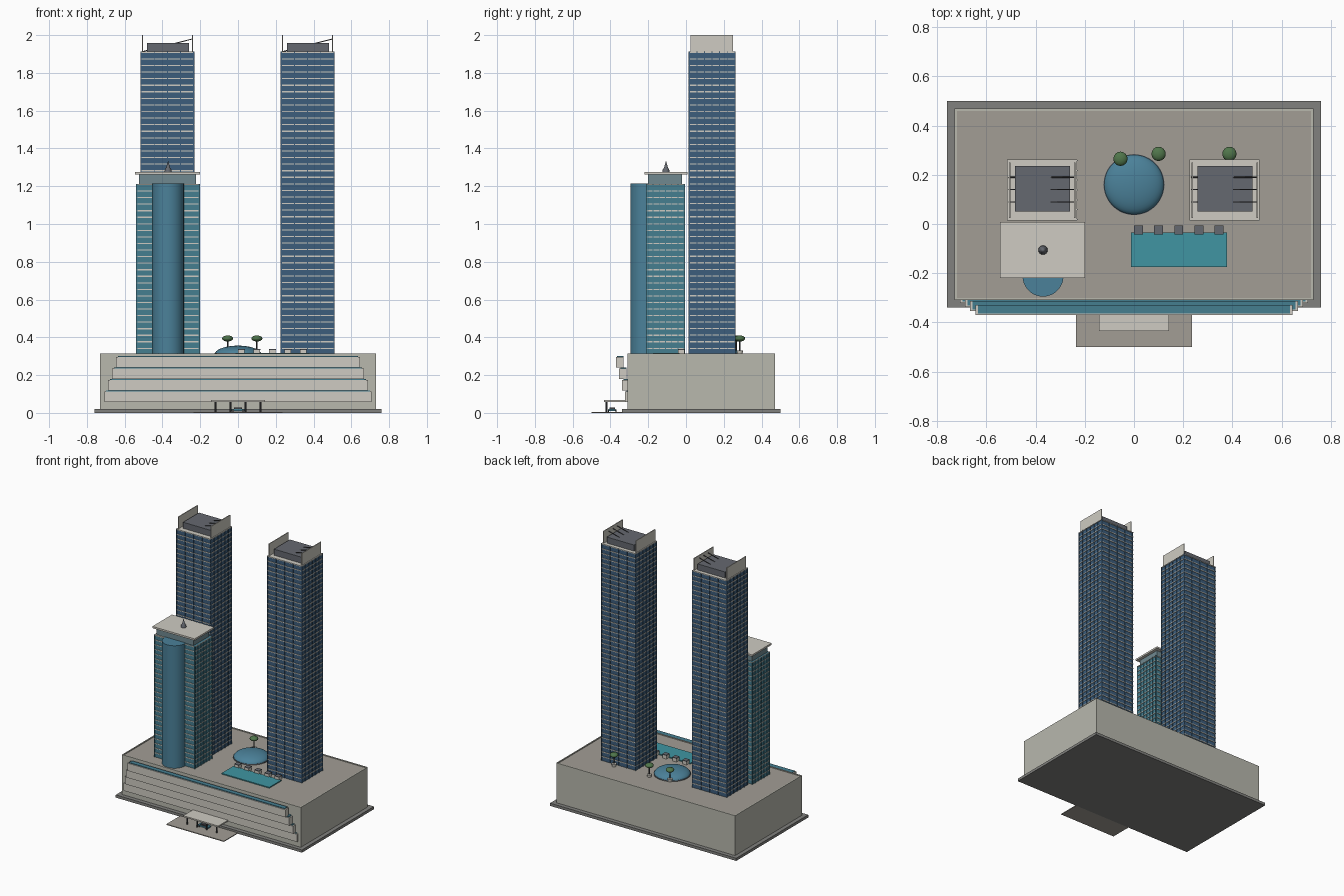
import bpy, bmesh, math
from mathutils import Matrix, Vector

if "Cube" in bpy.data.objects:
    bpy.data.objects.remove(bpy.data.objects["Cube"])


def mat(name, r, g, b):
    m = bpy.data.materials.new(name)
    m.diffuse_color = (r, g, b, 1)
    m.use_nodes = True
    m.node_tree.nodes["Principled BSDF"].inputs["Base Color"].default_value = m.diffuse_color
    return m


STONE = mat("stone", 0.48, 0.48, 0.42)
PALE = mat("pale_stone", 0.62, 0.60, 0.54)
DECK = mat("deck", 0.36, 0.34, 0.30)
PAVE = mat("paving", 0.22, 0.22, 0.21)
BLUE = mat("blue_glass", 0.045, 0.11, 0.20)
TEAL = mat("teal_glass", 0.06, 0.21, 0.28)
CURVE = mat("curved_glass", 0.07, 0.22, 0.32)
WATER = mat("water", 0.05, 0.30, 0.36)
GREY = mat("roof_grey", 0.13, 0.14, 0.16)
DARK = mat("dark_metal", 0.05, 0.05, 0.055)
GREEN = mat("foliage", 0.08, 0.18, 0.07)


def finish(name, bm, material, smooth=False):
    me = bpy.data.meshes.new(name)
    bm.to_mesh(me)
    bm.free()
    ob = bpy.data.objects.new(name, me)
    bpy.context.collection.objects.link(ob)
    me.materials.append(material)
    if smooth:
        bpy.ops.object.select_all(action='DESELECT')
        ob.select_set(True)
        bpy.context.view_layer.objects.active = ob
        bpy.ops.object.shade_smooth_by_angle(angle=math.radians(40))
    return ob


def boxes(name, items, material):
    """One object from several boxes (x0, x1, y0, y1, z0, z1)."""
    bm = bmesh.new()
    for x0, x1, y0, y1, z0, z1 in items:
        m = Matrix.Translation(((x0 + x1) / 2, (y0 + y1) / 2, (z0 + z1) / 2))
        bmesh.ops.create_cube(bm, size=1, matrix=m @ Matrix.Diagonal((x1 - x0, y1 - y0, z1 - z0, 1)))
    return finish(name, bm, material)


def lathe(name, x, y, profile, material, n=32):
    """Spin an (r, z) profile about a vertical axis."""
    bm = bmesh.new()
    vs = [bm.verts.new((x + r, y, z)) for r, z in profile]
    es = [bm.edges.new(p) for p in zip(vs, vs[1:])]
    bmesh.ops.spin(bm, geom=vs + es, cent=(x, y, 0), axis=(0, 0, 1), angle=math.tau, steps=n)
    bmesh.ops.remove_doubles(bm, verts=bm.verts, dist=1e-5)
    bmesh.ops.recalc_face_normals(bm, faces=bm.faces)
    return finish(name, bm, material, True)


def rod(name, a, b, r, material):
    a, b = Vector(a), Vector(b)
    bm = bmesh.new()
    m = Matrix.Translation((a + b) / 2) @ (b - a).to_track_quat('Z', 'Y').to_matrix().to_4x4()
    bmesh.ops.create_cone(bm, cap_ends=True, segments=8, radius1=r, radius2=r, depth=(b - a).length, matrix=m)
    return finish(name, bm, material)


def facade(name, x0, x1, y0, y1, z0, z1, floors, nx, ny, glass):
    """Glass shaft with projecting floor slabs and mullions."""
    d = 0.005
    boxes(name + "_glass", [(x0 + d, x1 - d, y0 + d, y1 - d, z0, z1)], glass)
    h = (z1 - z0) / floors
    boxes(name + "_floor_slabs", [(x0 + .001, x1 - .001, y0 + .001, y1 - .001, z0 + i * h - .006, z0 + i * h)
                                  for i in range(1, floors + 1)], PALE)
    w, e = 0.002, 0.003
    bars = []
    for i in range(nx + 1):
        x = x0 + d + (x1 - x0 - 2 * d) * i / nx
        bars += [(x - w, x + w, y0, y0 + d + e, z0, z1), (x - w, x + w, y1 - d - e, y1, z0, z1)]
    for i in range(ny + 1):
        y = y0 + d + (y1 - y0 - 2 * d) * i / ny
        bars += [(x0, x0 + d + e, y - w, y + w, z0, z1), (x1 - d - e, x1, y - w, y + w, z0, z1)]
    boxes(name + "_mullions", bars, glass)


# Base and podium
boxes("base_plate", [(-.76, .76, -.34, .50, 0, .02)], PAVE)
boxes("podium", [(-.73, .73, -.31, .47, .02, .308)], STONE)
boxes("podium_deck", [(-.72, .72, -.30, .46, .30, .31)], DECK)
boxes("podium_parapet", [(-.73, -.722, -.31, .47, .30, .314), (.722, .73, -.31, .47, .30, .314),
                         (-.73, .73, .462, .47, .30, .314), (-.73, .73, -.31, -.302, .30, .314)], STONE)

# Outward-stepping front fascia with glazed joints
for i in range(4):
    hw, y, z = .708 - .021 * i, -.322 - .016 * i, .058 + .061 * i
    boxes(f"fascia_tier_{i + 1}", [(-hw, hw, y, y + .04, z, z + .056)], PALE)
    boxes(f"fascia_glass_{i + 1}", [(-hw + .01, hw - .01, y + .006, y + .04, z + .056, z + .061)], TEAL)

# Entrance plaza, canopy and parked car
boxes("plaza", [(-.235, .235, -.50, -.34, 0, .006)], DECK)
boxes("entrance_canopy", [(-.143, .143, -.435, -.312, .058, .068)], PALE)
for s in (-1, 1):
    for x in (.04, .12):
        rod("canopy_column", (s * x, -.42, .004), (s * x, -.42, .06), .005, DARK)
boxes("car_body", [(-.042, .042, -.41, -.372, .010, .020)], TEAL)
boxes("car_cabin", [(-.022, .022, -.406, -.376, .020, .029)], DARK)
for x in (-.027, .027):
    for y in (-.411, -.371):
        rod("car_wheel", (x, y - .003, .012), (x, y + .003, .012), .006, DARK)

# Twin tall towers
for side, x0 in (("left", -.517), ("right", .225)):
    x1 = x0 + .287
    facade(side + "_tower", x0, x1, .013, .263, .31, 1.912, 46, 4, 6, BLUE)
    boxes(side + "_plant_room", [(x0 + .034, x1 - .03, .05, .235, 1.91, 1.957)], GREY)
    boxes(side + "_crown_walls", [(x0 + .008, x0 + .014, .025, .25, 1.91, 2.0),
                                  (x1 - .014, x1 - .008, .025, .25, 1.91, 2.0)], PALE)
    for y in (.09, .14, .19):
        rod(side + "_crown_strut", (x0 + .008, y, 1.912), (x1 - .01, y, 1.98), .0025, DARK)

# Shorter front tower with bowed glass bay
facade("front_tower", -.54, -.202, -.212, -.005, .31, 1.212, 26, 4, 6, TEAL)
lathe("bowed_bay", -.37, -.212, [(0, .31), (.083, .31), (.083, 1.214), (0, 1.214)], CURVE, 48)
boxes("front_tower_penthouse", [(-.525, -.222, -.2, -.02, 1.21, 1.262)], mat("penthouse_glass", .16, .25, .28))
boxes("front_tower_roof", [(-.545, -.2, -.22, .008, 1.262, 1.275)], PALE)
lathe("roof_spire", -.37, -.106, [(0, 1.274), (.019, 1.274), (.017, 1.288), (.010, 1.30), (0, 1.335)], GREY, 16)

# Roof garden: dome, pool, cabanas, trees
lathe("dome_ring", 0, .16, [(0, .31), (.124, .31), (.124, .316), (0, .316)], GREY, 48)
lathe("dome", 0, .16, [(.122 * math.cos(a), .312 + .044 * math.sin(a))
                       for a in (i * math.pi / 20 for i in range(11))], CURVE, 48)
boxes("pool", [(-.012, .378, -.175, -.035, .308, .317)], WATER)
for i in range(5):
    x = .018 + i * .082
    boxes(f"cabana_{i + 1}", [(x - .017, x + .017, -.042, -.008, .31, .336)], PALE)
    boxes(f"cabana_roof_{i + 1}", [(x - .018, x + .018, -.043, -.007, .334, .339)], GREY)
for i, (x, y) in enumerate(((-.055, .265), (.10, .285), (.388, .285))):
    lathe(f"planter_{i + 1}", x, y, [(0, .31), (.014, .31), (.017, .33), (0, .33)], PALE, 12)
    rod(f"trunk_{i + 1}", (x, y, .32), (x, y, .39), .004, DARK)
    lathe(f"tree_crown_{i + 1}", x, y, [(.029 * math.sin(a), .394 - .016 * math.cos(a))
                                        for a in (k * math.pi / 8 for k in range(9))], GREEN, 16)
